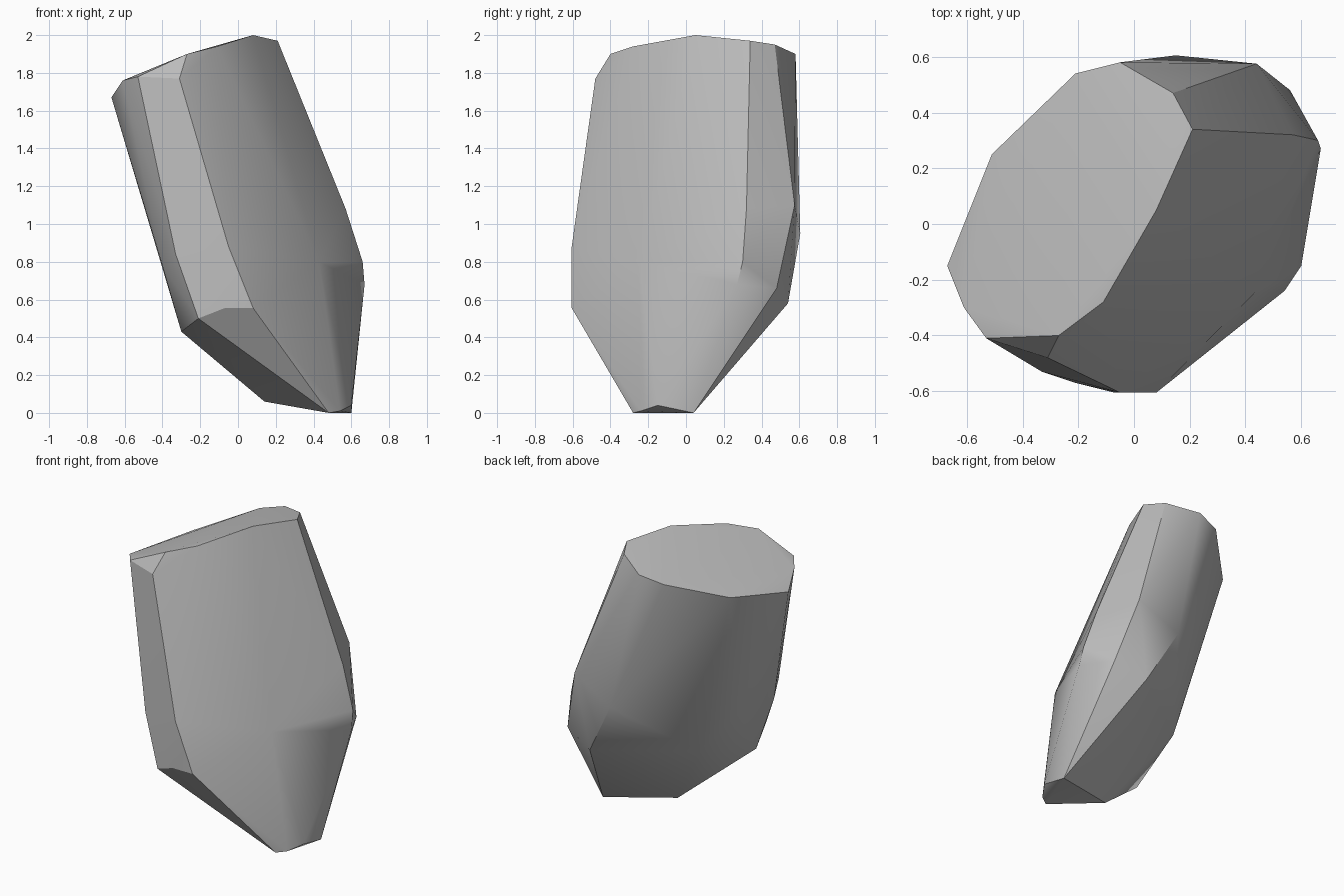
import bpy
import bmesh
import math

# Remove the default cube
default_cube = bpy.data.objects.get("Cube")
if default_cube:
    bpy.data.objects.remove(default_cube, do_unlink=True)


def flat_material(name, color):
    material = bpy.data.materials.new(name)
    material.use_nodes = True
    material.diffuse_color = color
    shader = material.node_tree.nodes["Principled BSDF"]
    shader.inputs["Base Color"].default_value = color
    return material


def hull_object(name, corner_rings, material):
    """Wrap a tight convex skin around the given corner rings."""
    bm = bmesh.new()
    for ring in corner_rings:
        for corner in ring:
            bm.verts.new(corner)
    result = bmesh.ops.convex_hull(bm, input=bm.verts[:])
    unused = [g for g in result["geom_interior"] + result["geom_unused"]
              if isinstance(g, bmesh.types.BMVert) and g.is_valid]
    if unused:
        bmesh.ops.delete(bm, geom=list(set(unused)), context="VERTS")
    bmesh.ops.recalc_face_normals(bm, faces=bm.faces[:])

    mesh = bpy.data.meshes.new(name)
    bm.to_mesh(mesh)
    bm.free()
    mesh.materials.append(material)
    obj = bpy.data.objects.new(name, mesh)
    bpy.context.scene.collection.objects.link(obj)
    return obj


# Sloping broken top
crown = [
    (.08, .05, 2), (.21, .34, 1.97), (.14, .47, 1.95), (-.05, .58, 1.9),
    (-.21, .54, 1.86), (-.51, .25, 1.74), (-.67, -.15, 1.67),
    (-.61, -.3, 1.76), (-.53, -.41, 1.78), (-.27, -.4, 1.9),
    (-.11, -.28, 1.94), (-.31, -.48, 1.77),
]

# Bulging middle, front then back
front_belly = [
    (-.33, -.53, .84), (-.05, -.605, .88), (.08, -.605, .555),
    (-.07, -.605, .555), (-.21, -.57, .5), (.43, -.25, .8),
]
back_belly = [
    (.57, .32, 1.08), (.66, .3, .8), (.67, .27, .68), (.44, .575, 1.1),
    (.56, .48, .66), (.15, .605, .95), (.35, .54, .58), (-.2, .14, .56),
    (-.38, -.02, .82), (-.4, -.38, .78),
]

# Chipped narrow foot
foot = [
    (.48, -.28, 0), (.54, -.24, .01), (.6, -.15, .04), (.6, .04, 0),
    (.14, -.11, .06), (-.3, -.33, .43),
]

stone = flat_material("stone grey", (.5, .5, .5, 1))
boulder = hull_object("boulder", [crown, front_belly, back_belly, foot], stone)

# Soft facets with crisp main ridges
bpy.ops.object.select_all(action="DESELECT")
boulder.select_set(True)
bpy.context.view_layer.objects.active = boulder
bpy.ops.object.shade_smooth_by_angle(angle=math.radians(30))
